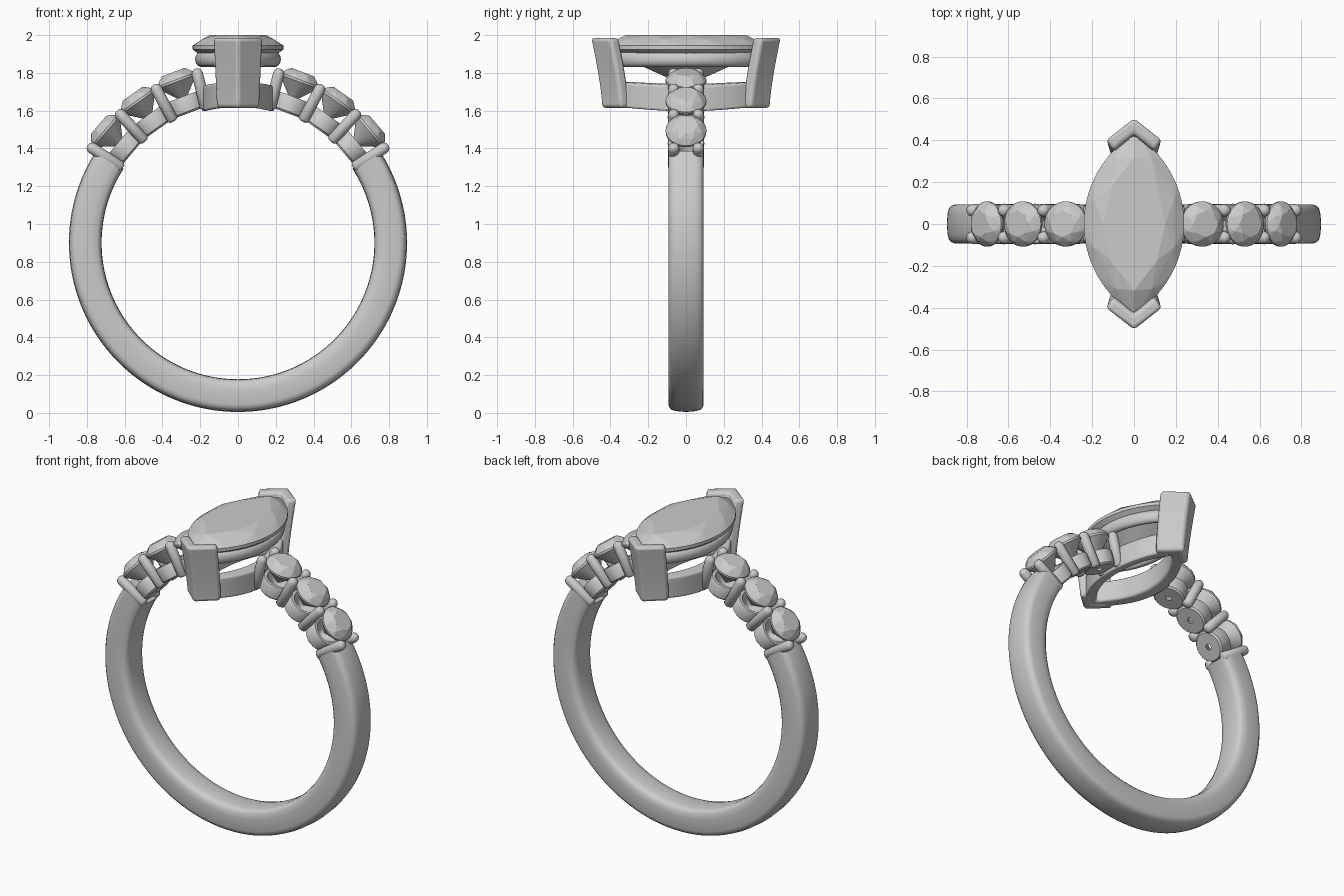
import bpy, bmesh, math
from math import sin, cos, pi, radians
from mathutils import Matrix, Vector

if "Cube" in bpy.data.objects:
    bpy.data.objects.remove(bpy.data.objects["Cube"])

CZ = 0.9  # height of the finger-hole axis


def finish(name, bm, smooth=35, bevel=0):
    bmesh.ops.recalc_face_normals(bm, faces=bm.faces)
    me = bpy.data.meshes.new(name)
    bm.to_mesh(me)
    bm.free()
    ob = bpy.data.objects.new(name, me)
    bpy.context.collection.objects.link(ob)
    if bevel:
        mod = ob.modifiers.new("Bevel", 'BEVEL')
        mod.width, mod.segments, mod.limit_method = bevel, 3, 'ANGLE'
        mod.angle_limit = radians(35)
    if smooth:
        bpy.ops.object.select_all(action='DESELECT')
        ob.select_set(True)
        bpy.context.view_layer.objects.active = ob
        bpy.ops.object.shade_smooth_by_angle(angle=radians(smooth))
    return ob


def loft(name, rings, loop=False, matrix=Matrix(), **kw):
    """Skin a list of equal closed rings; cap the ends unless looped."""
    bm = bmesh.new()
    vs = [[bm.verts.new(matrix @ Vector(p)) for p in r] for r in rings]
    n = len(vs[0])
    pairs = list(zip(vs, vs[1:])) + ([(vs[-1], vs[0])] if loop else [])
    for a, b in pairs:
        for i in range(n):
            j = (i + 1) % n
            bm.faces.new((a[i], a[j], b[j], b[i]))
    if not loop:
        bm.faces.new(vs[0])
        bm.faces.new(vs[-1])
    return finish(name, bm, **kw)


def circle(a, b, n, shift=0):
    return [(a * cos(2 * pi * (i + shift) / n), a * sin(2 * pi * (i + shift) / n))
            for i in range(n)]


def marquise(a, b, n, shift=0):
    """Pointed oval of half width a and half length b, tips on the y axis."""
    R = (a * a + b * b) / (2 * a)
    phi = math.asin(b / R)
    pts = []
    for i in range(n):
        u = ((i + shift) / n * 2) % 2
        t = -phi + 2 * phi * (u % 1)
        s = 1 if u < 1 else -1
        pts.append((s * (R * cos(t) - R + a), s * R * sin(t)))
    return pts


def gem(name, outline, a, b, levels, culet, matrix=Matrix()):
    """Faceted stone: hull of outline rings (width, length, z, count, shift)."""
    bm = bmesh.new()
    for fa, fb, z, n, sh in levels:
        for x, y in outline(a * fa, b * fb, n, sh):
            bm.verts.new(matrix @ Vector((x, y, z)))
    bm.verts.new(matrix @ Vector((0, 0, culet)))
    res = bmesh.ops.convex_hull(bm, input=bm.verts)
    junk = [v for v in res["geom_interior"] if isinstance(v, bmesh.types.BMVert)]
    bmesh.ops.delete(bm, geom=junk, context='VERTS')
    return finish(name, bm, smooth=0)


def radial(angle):
    """Frame at the ring axis whose local z points outward at this angle."""
    return Matrix.Translation((0, 0, CZ)) @ Matrix.Rotation(radians(90 - angle), 4, 'Y')


# Band: rounded section swept round the open arc
half = [(0.722, 0.0), (0.724, 0.05), (0.731, 0.078), (0.745, 0.09), (0.78, 0.093),
        (0.855, 0.093), (0.873, 0.087), (0.885, 0.074), (0.891, 0.05), (0.895, 0.0)]
profile = half + [(r, -y) for r, y in half[-2:0:-1]]
rings = []
for i in range(121):
    t = radians(33 - 246 * i / 120)
    rings.append([(r * cos(t), y, CZ + r * sin(t)) for r, y in profile])
loft("band", rings, smooth=40)

# Shoulders: prong pairs, seats and round stones on both sides
for side in ("right", "left"):
    def ang(a):
        return a if side == "right" else 180 - a

    for k in range(4):
        m = radial(ang(33 + 14.5 * k))
        for s in (-1, 1):
            sec = [(0.016, 0.728), (0.03, 0.74), (0.03, 0.92), (0.026, 0.935),
                   (0.017, 0.945), (0.006, 0.949)]
            loft(f"{side}_prong_{k}_{'front' if s < 0 else 'back'}",
                 [[(x, y + 0.065 * s, z) for x, y in circle(r, r, 16)] for r, z in sec],
                 matrix=m, smooth=50)
    for k in range(3):
        m = radial(ang(40.25 + 14.5 * k))
        cup = [(0.018, 0.735), (0.085, 0.735), (0.095, 0.745), (0.097, 0.82),
               (0.092, 0.828), (0.075, 0.828)]
        loft(f"{side}_seat_{k}",
             [[(x, y, z) for x, y in circle(r, r, 32)] for r, z in cup],
             loop=True, matrix=m)
        gem(f"{side}_stone_{k}", circle, 0.108, 0.108,
            [(0.58, 0.58, 0.967, 8, 0), (0.83, 0.83, 0.950, 8, 0.5),
             (1, 1, 0.924, 32, 0), (1, 1, 0.912, 32, 0),
             (0.5, 0.5, 0.86, 8, 0.5)], 0.795, m)

# Centre stone
gem("centre_stone", marquise, 0.24, 0.43,
    [(0.62, 0.74, 2.0, 8, 0), (0.85, 0.89, 1.978, 8, 0.5),
     (1, 1, 1.945, 40, 0), (1, 1, 1.925, 40, 0),
     (0.55, 0.55, 1.845, 8, 0.5)], 1.73)

# Gallery rail under the centre stone: rounded section on the pointed oval
rail = []
for i in range(12):
    t = 2 * pi * i / 12
    d, z = 0.03 * cos(t), 1.872 + 0.04 * sin(t)
    rail.append([(x, y, z) for x, y in marquise(0.197 + d, 0.385 + d, 64)])
loft("gallery_rail", rail, loop=True, smooth=50)

# Base ring, curved to follow the finger hole
base = []
for a, b, R in ((0.19, 0.43, 0.72), (0.19, 0.43, 0.853),
                (0.125, 0.34, 0.853), (0.125, 0.34, 0.72)):
    base.append([(x, y, CZ + math.sqrt(R * R - x * x)) for x, y in marquise(a, b, 64)])
loft("base_ring", base, loop=True, bevel=0.012)

# V-shaped end prongs, flaring outward toward the top
chevron = [(0, 0.45), (0.135, 0.345), (0.097, 0.295), (0, 0.375),
           (-0.097, 0.295), (-0.135, 0.345)]
for name, s in (("front", -1), ("back", 1)):
    levels = []
    for i in range(9):
        t = i / 8
        w = 0.87 + 0.13 * t
        levels.append([(x * w, s * (y + 0.058 * t ** 1.4), 1.615 + 0.37 * t)
                       for x, y in chevron])
    loft(f"{name}_v_prong", levels, bevel=0.018)
